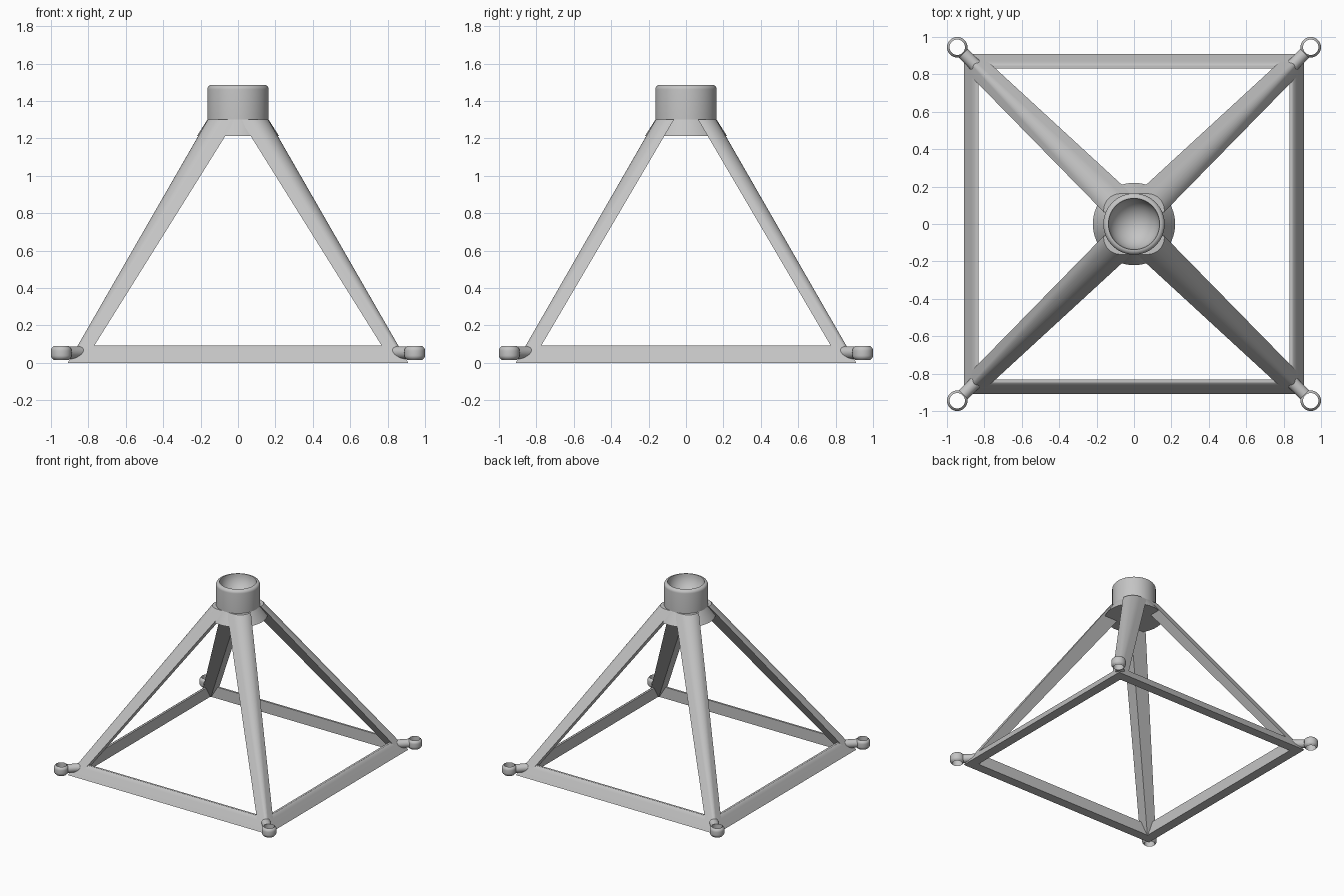
import bpy, bmesh, math
from mathutils import Vector

cube = bpy.data.objects.get("Cube")
if cube:
    bpy.data.objects.remove(cube, do_unlink=True)

grey = bpy.data.materials.new("plain_grey")
grey.use_nodes = True
COLOUR = (0.55, 0.55, 0.55, 1)
grey.diffuse_color = COLOUR
grey.node_tree.nodes["Principled BSDF"].inputs["Base Color"].default_value = COLOUR

SIDES = [(1, 1), (-1, 1), (-1, -1), (1, -1)]


def finish(name, bm):
    bmesh.ops.remove_doubles(bm, verts=bm.verts, dist=1e-5)
    bmesh.ops.recalc_face_normals(bm, faces=bm.faces)
    mesh = bpy.data.meshes.new(name)
    bm.to_mesh(mesh)
    bm.free()
    mesh.materials.append(grey)
    obj = bpy.data.objects.new(name, mesh)
    bpy.context.collection.objects.link(obj)
    bpy.ops.object.select_all(action='DESELECT')
    obj.select_set(True)
    bpy.context.view_layer.objects.active = obj
    bpy.ops.object.shade_smooth_by_angle(angle=math.radians(32))
    return obj


def bridge(bm, loops, closed=False, caps=False):
    """Skin a list of equal-length closed point loops."""
    rings = [[bm.verts.new(p) for p in loop] for loop in loops]
    pairs = list(zip(rings, rings[1:]))
    if closed:
        pairs.append((rings[-1], rings[0]))
    for a, b in pairs:
        n = len(a)
        for i in range(n):
            j = (i + 1) % n
            bm.faces.new((a[i], a[j], b[j], b[i]))
    if caps:
        bm.faces.new(rings[0])
        bm.faces.new(rings[-1])


def lathe(name, profile, steps, centre=(0, 0), closed=False, caps=False):
    bm = bmesh.new()
    loops = []
    for r, z in profile:
        angles = [2 * math.pi * i / steps for i in range(steps)]
        loops.append([(centre[0] + r * math.cos(a), centre[1] + r * math.sin(a), z)
                      for a in angles])
    bridge(bm, loops, closed, caps)
    return finish(name, bm)


def arc(cx, cz, r, start, end, steps):
    out = []
    for i in range(steps + 1):
        a = math.radians(start + (end - start) * i / steps)
        out.append((cx + r * math.cos(a), cz + r * math.sin(a)))
    return out


# Square base frame with sloped outer faces and mitred corners
bar = [(0.91, 0), (0.87, 0.07), (0.86, 0.085), (0.848, 0.093), (0.832, 0.093), (0.832, 0)]
bm = bmesh.new()
bridge(bm, [[(sx * d, sy * d, z) for d, z in bar] for sx, sy in SIDES], closed=True)
finish("base_frame", bm)


# Leaning corner legs with a rounded outer ridge that widens upward
def leg_section(z, radius):
    outer = 0.91 - 0.575 * z
    in_x, in_y = 0.826 - 0.625 * z, 0.828 - 0.587 * z
    c = outer - radius
    ridge = arc(c, c, radius, 0, 90, 8)
    return [(x, y, z) for x, y in [(in_x, in_y), (outer, in_y)] + ridge + [(in_x, outer)]]


lower, upper = leg_section(0, 0.015), leg_section(1.3, 0.09)
for n, (sx, sy) in enumerate(SIDES):
    bm = bmesh.new()
    bridge(bm, [[(sx * x, sy * y, z) for x, y, z in s] for s in (lower, upper)], caps=True)
    finish(f"leg_{n + 1}", bm)

# Collar: flared skirt, cup wall with rounded rim, and hollow bowl
cup = [(0, 1.212), (0.22, 1.212), (0.164, 1.3)]
cup += arc(0.139, 1.462, 0.025, 0, 90, 6)
cup += arc(0, 1.487, 0.137, 0, -90, 12)
lathe("top_cup", cup, 64)

# Corner eyelets with short round stems
RING = 0.945
for n, (sx, sy) in enumerate(SIDES):
    eyelet = [(0.041, 0.015)] + arc(0.03, 0.04, 0.025, -60, 0, 4)
    eyelet += arc(0.03, 0.065, 0.025, 0, 60, 4) + [(0.041, 0.09)]
    lathe(f"eyelet_{n + 1}", eyelet, 32, (sx * RING, sy * RING), closed=True)
    bm = bmesh.new()
    direction = Vector((sx, sy, 0)).normalized()
    side = Vector((-direction.y, direction.x, 0))
    loops = []
    for dist, r in ((1.19, 0.036), (1.225, 0.033), (1.29, 0.033)):
        loops.append([direction * dist + side * (r * math.cos(a)) + Vector((0, 0, 0.054 + r * math.sin(a)))
                      for a in [2 * math.pi * i / 24 for i in range(24)]])
    bridge(bm, loops, caps=True)
    finish(f"eyelet_stem_{n + 1}", bm)
